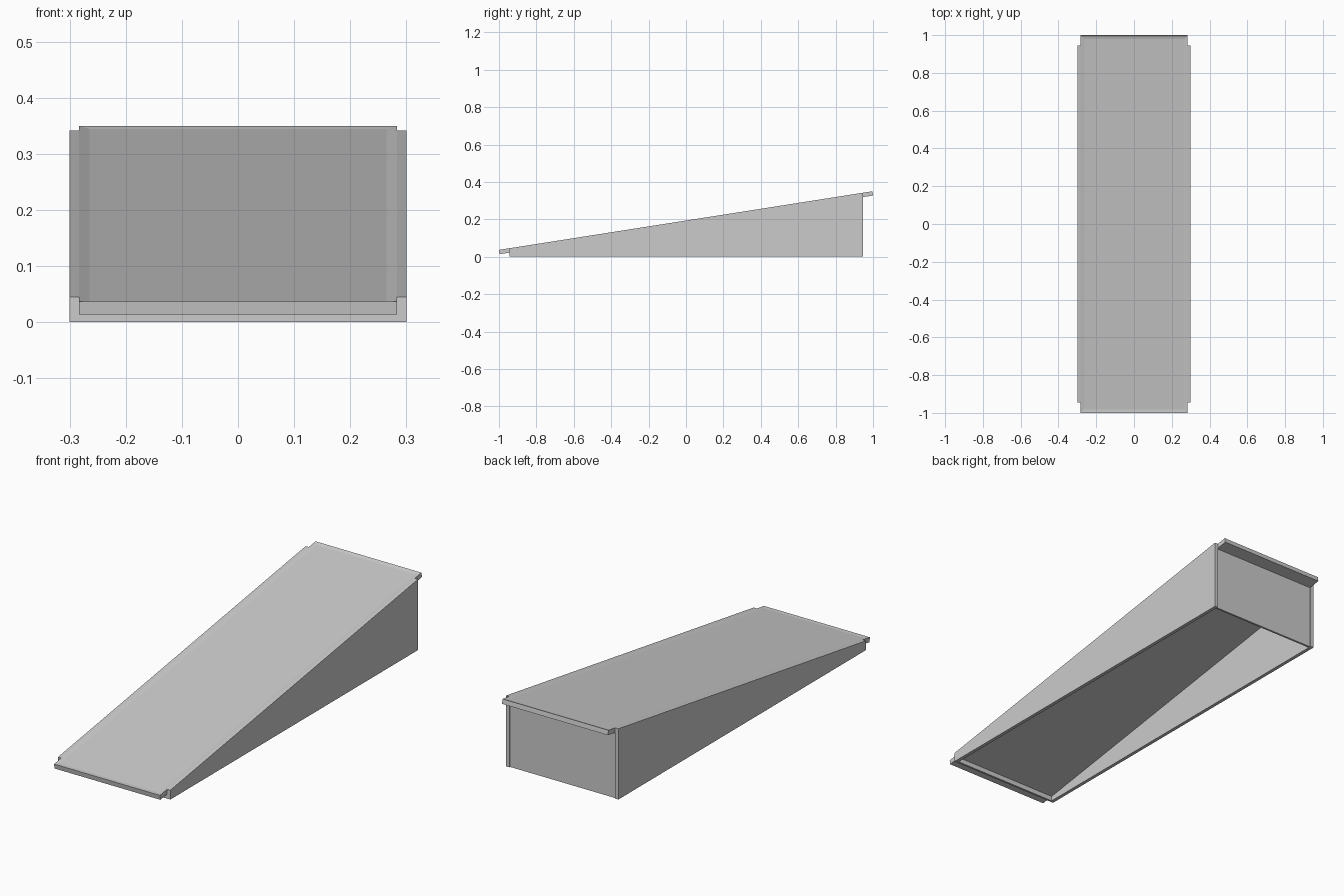
import bpy, bmesh, math
from mathutils import Matrix

if "Cube" in bpy.data.objects:
    bpy.data.objects.remove(bpy.data.objects["Cube"])

SLOPE = 0.157          # rise per unit of run
TILT = math.atan(SLOPE)
THICK = 0.023          # deck thickness
END_Y = 0.945          # ends of the base
OUT_X, IN_X = 0.30, 0.283
LENGTH = (2 - THICK * math.sin(TILT)) / math.cos(TILT)
HIGH_Y = 1 - THICK * math.sin(TILT)


def top_z(y):
    return 0.35 + (y - HIGH_Y) * SLOPE


def under_z(y):
    return top_z(y) - THICK / math.cos(TILT)


def make_object(name, bm):
    bmesh.ops.recalc_face_normals(bm, faces=bm.faces)
    mesh = bpy.data.meshes.new(name)
    bm.to_mesh(mesh)
    bm.free()
    ob = bpy.data.objects.new(name, mesh)
    bpy.context.collection.objects.link(ob)
    return ob


def extruded_profile(name, profile, x0, x1):
    """Extrude a (y, z) outline from x0 to x1."""
    bm = bmesh.new()
    face = bm.faces.new([bm.verts.new((x0, y, z)) for y, z in profile])
    new = bmesh.ops.extrude_face_region(bm, geom=[face])["geom"]
    bmesh.ops.translate(bm, vec=(x1 - x0, 0, 0),
                        verts=[v for v in new if isinstance(v, bmesh.types.BMVert)])
    return make_object(name, bm)


# Sloping deck with a shallow recessed walking surface
bm = bmesh.new()
bmesh.ops.create_cube(bm, size=1)
bmesh.ops.scale(bm, vec=(2 * IN_X, LENGTH, THICK), verts=bm.verts)
bmesh.ops.translate(bm, vec=(0, LENGTH / 2, -THICK / 2), verts=bm.verts)
bm.normal_update()
top = max(bm.faces, key=lambda f: f.calc_center_median().z)
bmesh.ops.inset_region(bm, faces=[top], thickness=0.026)
bmesh.ops.translate(bm, vec=(0, 0, -0.003), verts=top.verts)
bmesh.ops.transform(bm, matrix=Matrix.Translation((0, -1, top_z(-1))) @ Matrix.Rotation(TILT, 4, 'X'),
                    verts=bm.verts)
make_object("ramp_deck", bm)

# Wedge side panels
wedge = [(-END_Y, 0), (END_Y, 0), (END_Y, top_z(END_Y)), (-END_Y, top_z(-END_Y))]
for name, s in (("left_side_panel", -1), ("right_side_panel", 1)):
    extruded_profile(name, wedge, s * IN_X, s * OUT_X)

# End panels under the deck
for name, y0, y1 in (("front_panel", -END_Y, -END_Y + 0.01),
                     ("back_panel", END_Y - 0.015, END_Y - 0.005)):
    extruded_profile(name, [(y0, 0), (y1, 0), (y1, under_z(y1)), (y0, under_z(y0))],
                     -IN_X, IN_X)
